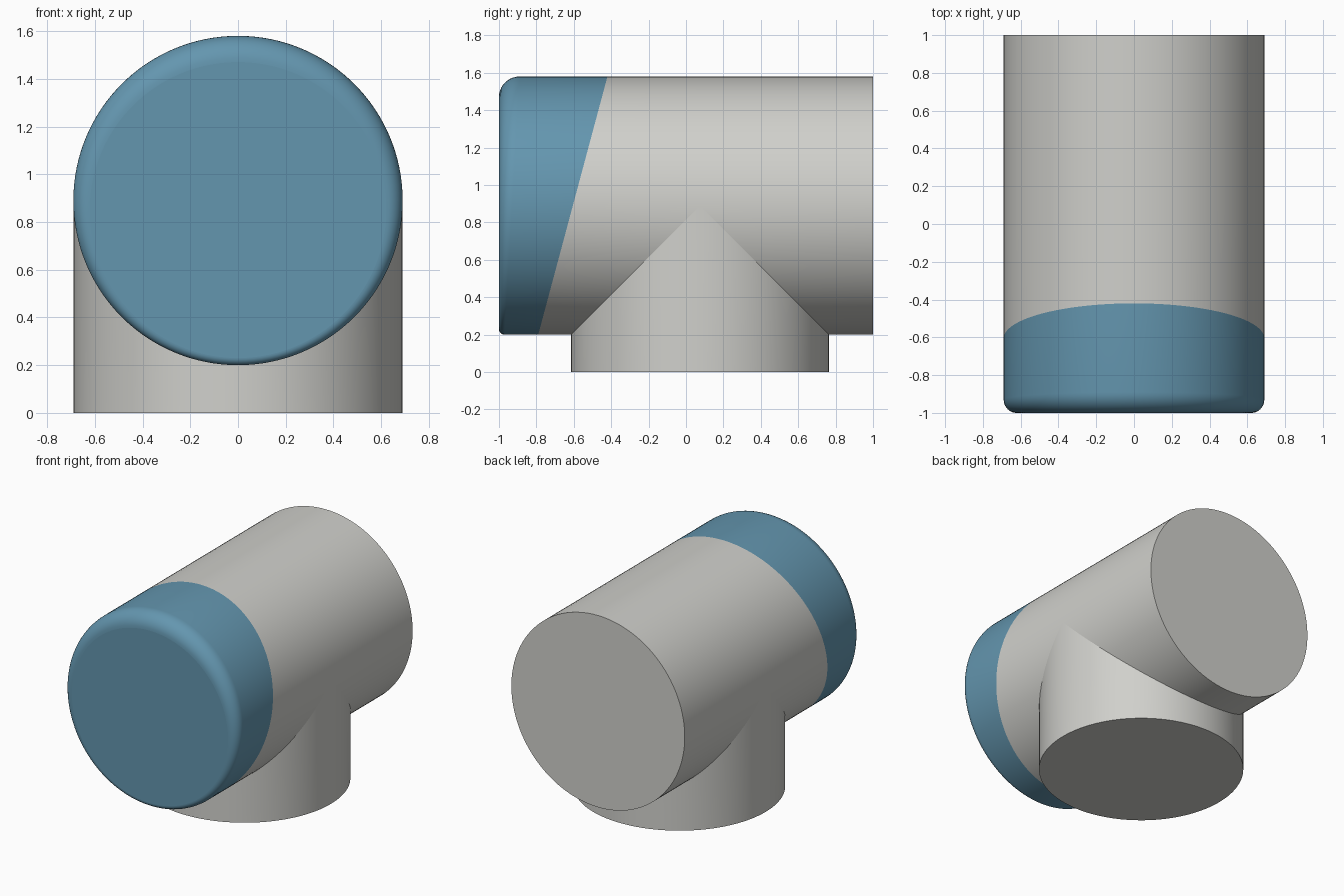
import bpy
import bmesh
from math import sin, cos, pi, radians

cube = bpy.data.objects.get("Cube")
if cube:
    bpy.data.objects.remove(cube, do_unlink=True)

SIDES = 128
R = 0.69            # radius of both cylinders
AXIS_Z = 0.89       # height of the horizontal axis
FOOT_Y = 0.075      # centre of the foot
ANGLES = [2 * pi * i / SIDES for i in range(SIDES)]


def make_material(name, rgb):
    mat = bpy.data.materials.new(name)
    mat.use_nodes = True
    mat.diffuse_color = (*rgb, 1)
    mat.node_tree.nodes["Principled BSDF"].inputs["Base Color"].default_value = (*rgb, 1)
    return mat


def pipe_point(a, y, radius=R):
    """Point on the horizontal cylinder; positive sine is the lower half."""
    return (radius * cos(a), y, AXIS_Z - radius * sin(a))


def saddle_y(a, side):
    """Where the foot meets the pipe; both sides coincide on the upper half."""
    return FOOT_Y + side * R * max(0.0, sin(a))


def slanted_cut(a):
    """Slanted edge between the cap and the body."""
    return -0.605 - 0.185 * sin(a)


def loft(name, mat, strips, end=None):
    """Bridge each strip's rings, and close one end ring with a flat disc."""
    bm = bmesh.new()
    for rings in strips:
        loops = [[bm.verts.new(p) for p in ring] for ring in rings]
        for lo, hi in zip(loops, loops[1:]):
            for i in range(SIDES):
                j = (i + 1) % SIDES
                bm.faces.new((lo[i], lo[j], hi[j], hi[i]))
    if end:
        bm.faces.new([bm.verts.new(p) for p in end])
    bmesh.ops.remove_doubles(bm, verts=bm.verts, dist=0.0001)
    bmesh.ops.recalc_face_normals(bm, faces=bm.faces)
    mesh = bpy.data.meshes.new(name)
    bm.to_mesh(mesh)
    bm.free()
    mesh.materials.append(mat)
    obj = bpy.data.objects.new(name, mesh)
    bpy.context.collection.objects.link(obj)
    bpy.ops.object.select_all(action="DESELECT")
    obj.select_set(True)
    bpy.context.view_layer.objects.active = obj
    bpy.ops.object.shade_smooth_by_angle(angle=radians(30))
    for poly in mesh.polygons:      # keep the end disc flat
        if len(poly.vertices) > 4:
            poly.use_smooth = False
    return obj


grey = make_material("light grey", (0.63, 0.63, 0.60))
blue = make_material("steel blue", (0.127, 0.305, 0.429))


# Cap: rounded rim, wider at the top than at the bottom
def rim_ring(t):
    ring = []
    for a in ANGLES:
        r = 0.07 - 0.04 * sin(a)
        ring.append(pipe_point(a, -1 + r - r * cos(t), R - r + r * sin(t)))
    return ring


rim = [rim_ring(pi / 2 * k / 10) for k in range(11)]
cut_ring = [pipe_point(a, slanted_cut(a)) for a in ANGLES]
loft("front_cap", blue, [rim + [cut_ring]], rim[0])

# Body: horizontal cylinder, open underneath where the foot joins
front_saddle = [pipe_point(a, saddle_y(a, -1)) for a in ANGLES]
back_saddle = [pipe_point(a, saddle_y(a, 1)) for a in ANGLES]
back_ring = [pipe_point(a, 1) for a in ANGLES]
loft("body", grey, [[cut_ring, front_saddle], [back_saddle, back_ring]], back_ring)

# Foot: vertical cylinder trimmed to the underside of the body
foot_base = [(R * cos(a), FOOT_Y + R * sin(a), 0) for a in ANGLES]
foot_top = [(x, y, AXIS_Z - abs(y - FOOT_Y)) for x, y, z in foot_base]
loft("foot", grey, [[foot_base, foot_top]], foot_base)
